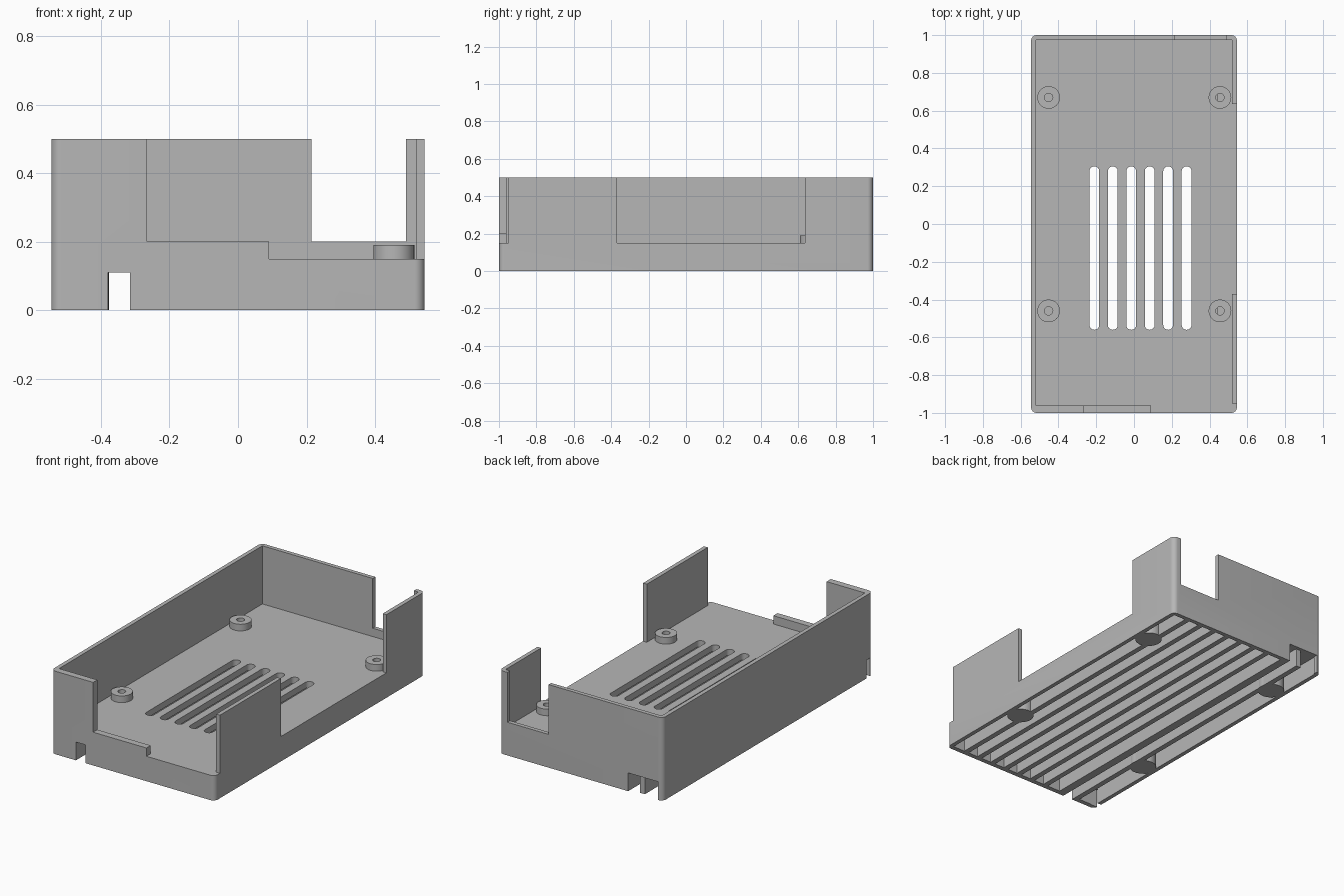
import bpy, bmesh, math
from mathutils import Matrix, Vector

cube = bpy.data.objects.get("Cube")
if cube:
    bpy.data.objects.remove(cube, do_unlink=True)

grey = bpy.data.materials.new("plain_grey")
grey.use_nodes = True
grey.diffuse_color = (0.47, 0.47, 0.47, 1)
grey.node_tree.nodes["Principled BSDF"].inputs["Base Color"].default_value = (0.47, 0.47, 0.47, 1)


def add_object(name, bm):
    bmesh.ops.recalc_face_normals(bm, faces=bm.faces)
    mesh = bpy.data.meshes.new(name)
    bm.to_mesh(mesh)
    bm.free()
    mesh.materials.append(grey)
    obj = bpy.data.objects.new(name, mesh)
    bpy.context.collection.objects.link(obj)
    return obj


def box(name, x, y, z, round_corners=0):
    """Box from (low, high) pairs, optionally with rounded upright edges."""
    bm = bmesh.new()
    bmesh.ops.create_cube(bm, size=1)
    for v in bm.verts:
        v.co = Vector([(a + b) / 2 + c * (b - a) for c, (a, b) in zip(v.co, (x, y, z))])
    if round_corners:
        upright = [e for e in bm.edges if abs(e.verts[0].co.z - e.verts[1].co.z) > 0.01]
        bmesh.ops.bevel(bm, geom=upright, offset=round_corners, segments=8,
                        profile=0.5, affect='EDGES')
    return add_object(name, bm)


def lathe(name, profile, centre):
    bm = bmesh.new()
    verts = [bm.verts.new((r, 0, z)) for r, z in profile]
    edges = [bm.edges.new(pair) for pair in zip(verts, verts[1:])]
    bmesh.ops.spin(bm, geom=verts + edges, cent=(0, 0, 0), axis=(0, 0, 1),
                   angle=math.tau, steps=32)
    bmesh.ops.remove_doubles(bm, verts=bm.verts, dist=0.0001)
    bmesh.ops.transform(bm, matrix=Matrix.Translation((*centre, 0)), verts=bm.verts)
    return add_object(name, bm)


def activate(obj):
    bpy.ops.object.select_all(action='DESELECT')
    obj.select_set(True)
    bpy.context.view_layer.objects.active = obj


def cut(target, cutter):
    activate(target)
    mod = target.modifiers.new("cut", 'BOOLEAN')
    mod.operation = 'DIFFERENCE'
    mod.solver = 'EXACT'
    mod.object = cutter
    bpy.ops.object.modifier_apply(modifier=mod.name)
    bpy.data.objects.remove(cutter, do_unlink=True)


W, H, FLOOR, UNDER = 0.545, 0.5, 0.15, 0.112
TOP = (FLOOR, 0.7)
LOW = (-0.1, UNDER)

# Case shell: tray above, shallow hollow below
case = box("case_shell", (-W, W), (-1, 1), (0, H), round_corners=0.03)
openings = [
    ((-0.52, 0.52), (-0.96, 0.975), TOP),            # tray
    ((-0.52, 0.52), (-0.972, 0.975), LOW),           # hollow underside
    ((0.09, 0.7), (-1.1, -0.95), TOP),               # low front opening
    ((-0.265, 0.2), (-1.1, -0.95), (0.2, 0.7)),      # raised front sill
    ((0.215, 0.49), (0.95, 1.1), (0.2, 0.7)),        # back opening
    ((0.5, 0.7), (-0.37, 0.635), TOP),               # side opening
    ((-0.38, -0.315), (-1.1, -0.95), (-0.1, 0.11)),  # front cable slot
    ((-0.515, -0.315), (0.95, 1.1), (-0.1, 0.11)),   # back cable opening
    ((-0.7, -0.5), (-0.975, -0.94), (-0.1, 0.11)),   # side cable slot
]
for x, y, z in openings:
    cut(case, box("opening_cutter", x, y, z))

# Vent slots with round ends
PITCH = 0.0977
slot_x = [-0.21 + i * PITCH for i in range(6)]
for x in slot_x:
    cut(case, box("vent_cutter", (x - 0.026, x + 0.026), (-0.56, 0.305), (0.05, 0.3),
                  round_corners=0.0255))

# Screw posts with blind holes
post_places = [(x, y) for x in (-0.452, 0.455) for y in (-0.46, 0.67)]
post_profile = [(0, 0), (0.075, 0), (0.075, 0.13), (0.06, 0.13), (0.06, 0.19),
                (0.022, 0.19), (0.022, 0.06), (0, 0.06)]
for place in post_places:
    cut(case, lathe("hole_cutter", [(0, 0.05), (0.022, 0.05), (0.022, 0.3), (0, 0.3)], place))
    lathe("screw_post", post_profile, place)

# Ribs below the floor, between the vents, and the cable channel walls
ribs = [(slot_x[0] + (i + 0.5) * PITCH, 0.032) for i in range(7)]
ribs += [(-0.29, 0.05), (-0.396, 0.032)]
for x, width in ribs:
    box("floor_rib", (x - width / 2, x + width / 2), (-0.98, 0.98), (0, 0.12))

for obj in bpy.context.collection.objects:
    if obj.type == 'MESH' and obj.name.startswith(("case", "screw")):
        activate(obj)
        bpy.ops.object.shade_smooth_by_angle(angle=math.radians(30))
